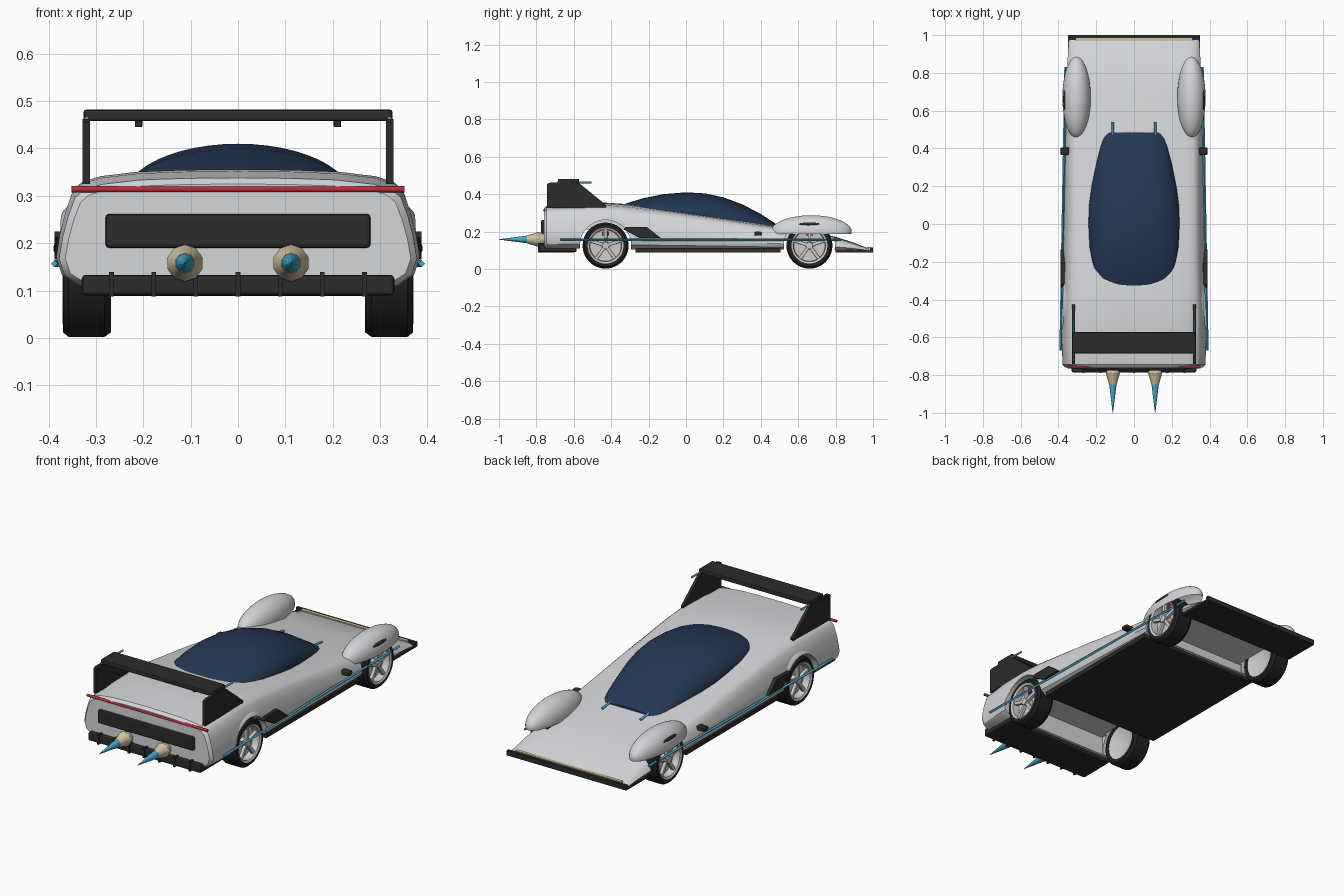
import bpy, bmesh, math
from mathutils import Matrix, Vector

if "Cube" in bpy.data.objects:
    bpy.data.objects.remove(bpy.data.objects["Cube"], do_unlink=True)


def material(name, r, g, b):
    m = bpy.data.materials.new(name)
    m.use_nodes = True
    m.diffuse_color = (r, g, b, 1)
    m.node_tree.nodes["Principled BSDF"].inputs["Base Color"].default_value = (r, g, b, 1)
    return m


silver = material("silver paint", .66, .67, .69)
black = material("black trim", .025, .025, .025)
rubber = material("tyre rubber", .015, .015, .015)
glass = material("navy glass", .017, .039, .085)
cyan = material("cyan glow", .06, .42, .62)
red = material("red light", .5, .025, .04)
tan = material("tan metal", .65, .54, .35)
alloy = material("wheel alloy", .6, .6, .62)


def finish(bm, name, mat, smooth=None):
    bmesh.ops.recalc_face_normals(bm, faces=bm.faces)
    me = bpy.data.meshes.new(name)
    bm.to_mesh(me)
    bm.free()
    ob = bpy.data.objects.new(name, me)
    bpy.context.collection.objects.link(ob)
    me.materials.append(mat)
    if smooth:
        shade(ob, smooth)
    return ob


def activate(ob):
    bpy.ops.object.select_all(action='DESELECT')
    ob.select_set(True)
    bpy.context.view_layer.objects.active = ob


def shade(ob, angle):
    activate(ob)
    bpy.ops.object.shade_smooth_by_angle(angle=math.radians(angle))


def box(name, mat, x, y, z, bevel=0):
    """Box from (low, high) ranges."""
    bm = bmesh.new()
    bmesh.ops.create_cube(bm, size=1)
    for v in bm.verts:
        v.co = [lo + (hi - lo) * (c + .5) for c, (lo, hi) in zip(v.co, (x, y, z))]
    if bevel:
        bmesh.ops.bevel(bm, geom=bm.edges[:], offset=bevel, segments=2, profile=.5, affect='EDGES')
    return finish(bm, name, mat)


def bar(name, mat, a, b, r1, r2=None, sides=8):
    """Round or tapered bar between two points."""
    a, b = Vector(a), Vector(b)
    bm = bmesh.new()
    rot = (b - a).to_track_quat('Z', 'Y').to_matrix().to_4x4()
    bmesh.ops.create_cone(bm, cap_ends=True, segments=sides, radius1=r1,
                          radius2=r1 if r2 is None else r2, depth=(b - a).length,
                          matrix=Matrix.Translation((a + b) / 2) @ rot)
    return finish(bm, name, mat, 50)


def ellipsoid(name, mat, centre, radii, cut=None):
    """Ellipsoid, optionally trimmed below a height."""
    bm = bmesh.new()
    bmesh.ops.create_uvsphere(bm, u_segments=40, v_segments=24, radius=1)
    for v in bm.verts:
        v.co = [c + r * p for c, r, p in zip(centre, radii, v.co)]
    if cut:
        bmesh.ops.bisect_plane(bm, geom=bm.verts[:] + bm.edges[:] + bm.faces[:],
                               plane_co=(0, 0, cut), plane_no=(0, 0, 1), clear_inner=True)
    return finish(bm, name, mat, 50)


def skin(name, mat, rings, closed_ends=True, smooth=40):
    """Skin closed rings of equal length."""
    bm = bmesh.new()
    rows = [[bm.verts.new(p) for p in ring] for ring in rings]
    n = len(rows[0])
    for a, b in zip(rows, rows[1:]):
        for i in range(n):
            bm.faces.new((a[i], a[(i + 1) % n], b[(i + 1) % n], b[i]))
    if closed_ends:
        bm.faces.new(rows[0])
        bm.faces.new(rows[-1])
    return finish(bm, name, mat, smooth)


def side_plate(name, mat, x0, x1, outline):
    return skin(name, mat, [[(x, y, z) for y, z in outline] for x in (x0, x1)], smooth=None)


def lathe(name, mat, profile, y, z, steps=40):
    """Revolve (radius, x) points about a wheel axle."""
    rings = []
    for k in range(steps + 1):
        a = math.tau * k / steps
        rings.append([(x, y + r * math.cos(a), z + r * math.sin(a)) for r, x in profile])
    ob = skin(name, mat, rings, False, None)
    bm = bmesh.new()
    bm.from_mesh(ob.data)
    bmesh.ops.remove_doubles(bm, verts=bm.verts, dist=.0001)
    bmesh.ops.recalc_face_normals(bm, faces=bm.faces)
    bm.to_mesh(ob.data)
    bm.free()
    shade(ob, 35)


# Body shell: half section (width fraction, height fraction) lofted along y
half = [(0, 1), (.3, .995), (.55, .98), (.76, .94), (.86, .89), (.91, .82),
        (.95, .64), (.98, .45), (1, .25), (.97, .1), (.88, 0)]
section = half + [(-w, h) for w, h in reversed(half[1:])]
stations = [(-.76, .365, .115, .325), (-.745, .378, .11, .338), (-.6, .384, .11, .352),
            (-.45, .383, .11, .356), (-.33, .38, .105, .348), (-.15, .375, .105, .325),
            (0, .372, .105, .305), (.25, .368, .105, .266), (.5, .364, .105, .226),
            (.68, .36, .105, .198), (.8, .355, .1, .172), (.9, .35, .1, .14), (.975, .345, .095, .11)]
body = skin("body", silver, [[(w * a, y, b + (t - b) * h) for a, h in section]
                             for y, w, b, t in stations], smooth=None)

# Rear wheel flares, cut by the same wheel arches as the body
sides = ((1, "left"), (-1, "right"))
shells = [body]
for s, tag in sides:
    shells.append(ellipsoid(tag + "_rear_flare", silver, (s * .33, -.43, .19), (.062, .16, .1)))

REAR, FRONT, AXLE = -.43, .66, .125
cutters = []
for y, top in ((REAR, .21), (FRONT, .15)):
    cutters.append(box("tunnel_cutter", black, (-.27, .27), (y - .14, y + .14), (0, top)))
    for s, tag in sides:
        cutters.append(bar("arch_cutter", black, (s * .255, y, AXLE), (s * .6, y, AXLE), .137, sides=48))
for ob in shells:
    for c in cutters:
        mod = ob.modifiers.new("arch", 'BOOLEAN')
        mod.operation, mod.solver, mod.object = 'DIFFERENCE', 'EXACT', c
        activate(ob)
        bpy.ops.object.modifier_apply(modifier=mod.name)
    shade(ob, 35)
for c in cutters:
    bpy.data.objects.remove(c, do_unlink=True)

# Canopy: elliptical arches lofted along y
arches = [(-.335, .12, .32, .343), (-.32, .17, .315, .35), (-.29, .2, .31, .36), (-.23, .225, .305, .378),
          (-.12, .237, .302, .4), (0, .241, .295, .41), (.1, .238, .28, .404), (.2, .225, .262, .383),
          (.3, .205, .245, .346), (.4, .183, .225, .294), (.485, .165, .21, .238)]
turns = [math.pi * k / 24 for k in range(25)]
skin("canopy", glass, [[(w * math.cos(a), y, b + (t - b) * math.sin(a)) for a in turns]
                       for y, w, b, t in arches])

# Floor, splitter and nose
box("floor", black, (-.355, .355), (-.27, .505), (.088, .11))
box("splitter", black, (-.35, .35), (.8, 1), (.088, .1))
box("nose_lip", black, (-.35, .35), (.985, 1), (.088, .114))
box("nose_light_strip", tan, (-.31, .31), (.968, .986), (.1, .118))

# Tail: diffuser with fins, grille panel, light bar
box("diffuser", black, (-.33, .33), (-.785, -.585), (.09, .133), .008)
for k in range(-3, 4):
    x = k * .089
    box("diffuser_fin", black, (x - .005, x + .005), (-.79, -.6), (.087, .139))
box("tail_panel", black, (-.28, .28), (-.775, -.74), (.19, .262), .008)
bar("tail_light", red, (-.352, -.757, .314), (.352, -.757, .314), .007)

# Rear wing
box("wing_blade", black, (-.326, .326), (-.685, -.572), (.458, .482), .005)

for s, tag in sides:
    def X(a, b):
        return tuple(sorted((s * a, s * b)))
    side_plate(tag + "_wing_endplate", black, s * .313, s * .328,
               [(-.742, .325), (-.742, .455), (-.725, .462), (-.57, .458), (-.425, .34), (-.43, .325)])
    box(tag + "_wing_mount", black, X(.202, .218), (-.67, -.6), (.445, .462), .003)
    bar(tag + "_wing_light", cyan, (s * .32, -.69, .463), (s * .32, -.505, .463), .005)
    # Exhaust and flame
    bar(tag + "_exhaust", tan, (s * .112, -.76, .158), (s * .112, -.79, .158), .03, .039, 10)
    bar(tag + "_exhaust_cone", tan, (s * .112, -.79, .158), (s * .112, -.85, .158), .039, .021, 10)
    bar(tag + "_flame", cyan, (s * .112, -.83, .158), (s * .112, -1, .158), .023, .001, 10)
    # Flank details
    bar(tag + "_side_light", cyan, (s * .388, -.67, .157), (s * .362, .83, .157), .007, sides=4)
    side_plate(tag + "_side_scoop", black, s * .34, s * .388,
               [(-.335, .212), (-.32, .225), (-.21, .225), (-.135, .166), (-.25, .166)])
    box(tag + "_mirror", black, X(.335, .39), (.365, .405), (.178, .2), .008)
    bar(tag + "_hood_light", cyan, (s * .112, .47, .232), (s * .112, .54, .223), .006)
    # Front fender pod with vent
    ellipsoid(tag + "_front_fender", silver, (s * .304, .67, .2), (.075, .216, .087), .187)
    ellipsoid(tag + "_fender_vent", black, (s * .367, .66, .24), (.008, .055, .009))
    # Wheels
    for y, end in ((REAR, "_rear"), (FRONT, "_front")):
        name = tag + end
        lathe(name + "_tyre", rubber, [(.094, s * .27), (.113, s * .268), (.123, s * .282),
                                       (.123, s * .358), (.113, s * .37), (.094, s * .368)], y, AXLE)
        lathe(name + "_rim", alloy, [(0, s * .315), (0, s * .322), (.083, s * .33), (.086, s * .366),
                                     (.096, s * .371), (.096, s * .272), (.086, s * .276)], y, AXLE)
        bar(name + "_hub", alloy, (s * .32, y, AXLE), (s * .365, y, AXLE), .022, .018, 16)
        box(name + "_caliper", red, X(.325, .337), (y - .018, y + .018), (AXLE + .055, AXLE + .075))
        for k in range(5):
            a = math.tau * k / 5 + math.pi / 2
            spoke = box(name + "_spoke", alloy, X(.342, .36), (.012, .088), (-.009, .009), .003)
            spoke.matrix_world = Matrix.Translation((0, y, AXLE)) @ Matrix.Rotation(a, 4, 'X')
